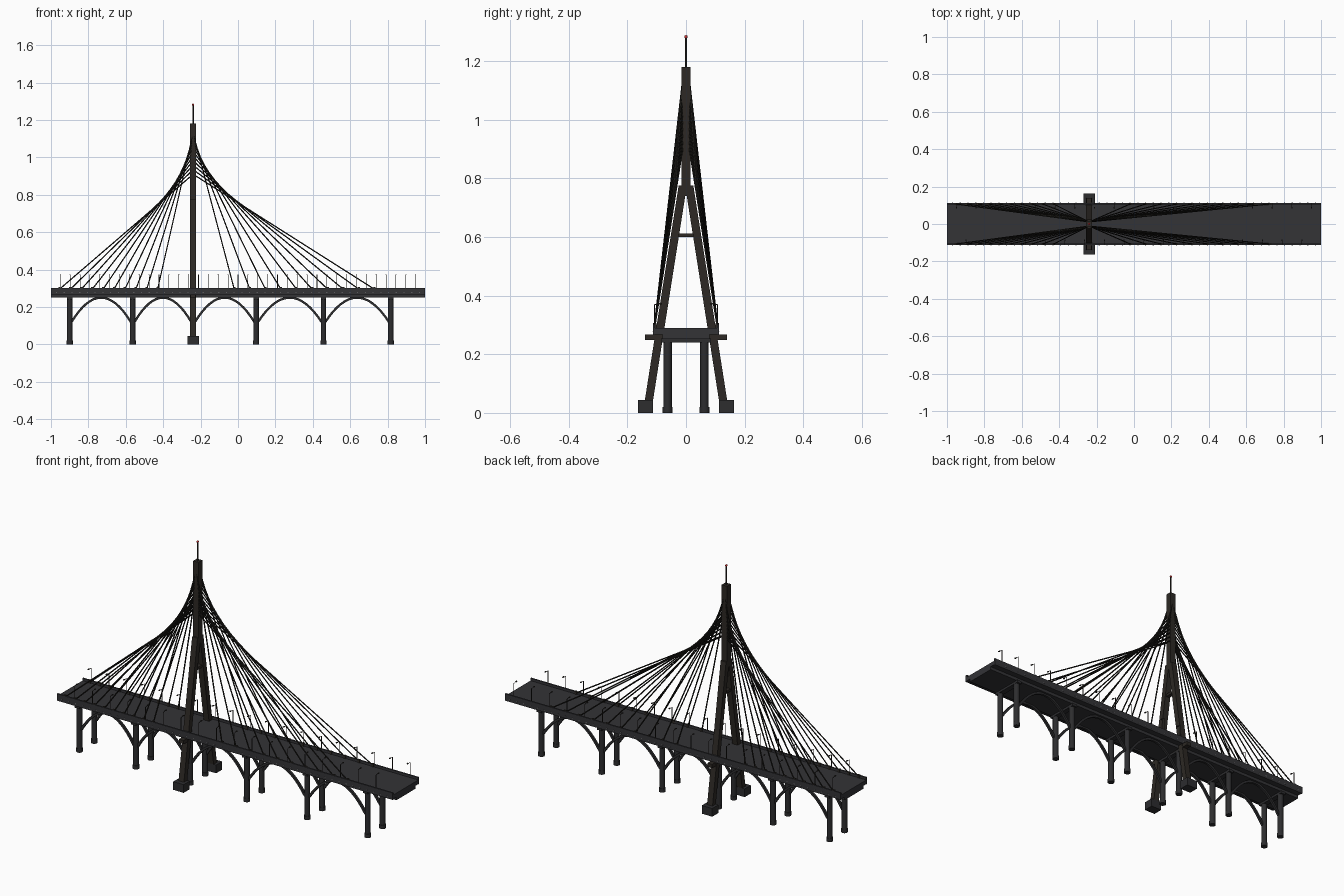
import bpy, bmesh, math
from mathutils import Vector, Matrix

if "Cube" in bpy.data.objects:
    bpy.data.objects.remove(bpy.data.objects["Cube"])

TOWER_X = -0.24
PIER_X = [-0.90, -0.563, TOWER_X, 0.097, 0.457, 0.817]
PIER_Y = 0.063


def material(name, rgb):
    m = bpy.data.materials.new(name)
    m.diffuse_color = (*rgb, 1)
    m.use_nodes = True
    m.node_tree.nodes["Principled BSDF"].inputs["Base Color"].default_value = m.diffuse_color
    return m


DECK = material("dark_asphalt", (0.033, 0.033, 0.037))
CONCRETE = material("dark_concrete", (0.026, 0.026, 0.028))
STEEL = material("dark_steel", (0.026, 0.022, 0.018))
CABLE = material("cable_black", (0.012, 0.011, 0.009))
LIGHT = material("pale_marker", (0.25, 0.25, 0.25))
RED = material("red_beacon", (0.6, 0.03, 0.03))


def box(bm, x, y, z):
    """Box from (min, max) ranges."""
    size = [r[1] - r[0] for r in (x, y, z)]
    mid = [(r[0] + r[1]) / 2 for r in (x, y, z)]
    bmesh.ops.create_cube(bm, size=1, matrix=Matrix.Translation(mid) @ Matrix.Diagonal((*size, 1)))


def rod(bm, a, b, r, sides=6):
    """Cylinder between two points."""
    a, b = Vector(a), Vector(b)
    d = b - a
    mat = Matrix.Translation((a + b) / 2) @ d.to_track_quat('Z', 'Y').to_matrix().to_4x4()
    bmesh.ops.create_cone(bm, cap_ends=True, segments=sides, radius1=r, radius2=r,
                          depth=d.length, matrix=mat)


def loft(bm, rings):
    """Skin a list of equal-length rings and cap the ends."""
    vs = [[bm.verts.new(p) for p in ring] for ring in rings]
    n = len(vs[0])
    for r0, r1 in zip(vs, vs[1:]):
        for i in range(n):
            bm.faces.new((r0[i], r0[(i + 1) % n], r1[(i + 1) % n], r1[i]))
    bm.faces.new(vs[0][::-1])
    bm.faces.new(vs[-1])


def finish(name, bm, mat, smooth=False):
    bmesh.ops.recalc_face_normals(bm, faces=bm.faces)
    me = bpy.data.meshes.new(name)
    bm.to_mesh(me)
    bm.free()
    me.materials.append(mat)
    ob = bpy.data.objects.new(name, me)
    bpy.context.collection.objects.link(ob)
    if smooth:
        bpy.ops.object.select_all(action='DESELECT')
        ob.select_set(True)
        bpy.context.view_layer.objects.active = ob
        bpy.ops.object.shade_smooth_by_angle(angle=math.radians(40))
    return ob


# Road slab and narrower girder below
bm = bmesh.new()
box(bm, (-1, 1), (-0.11, 0.11), (0.268, 0.29))
finish("road_slab", bm, DECK)
bm = bmesh.new()
box(bm, (-1, 1), (-0.08, 0.08), (0.252, 0.268))
finish("deck_girder", bm, DECK)

# Edge parapets with a row of small markers
bm, mk = bmesh.new(), bmesh.new()
for s in (-1, 1):
    box(bm, (-1, 1), sorted((s * 0.105, s * 0.113)), (0.266, 0.303))
    for i in range(48):
        x = -0.97 + i * 1.94 / 47
        box(mk, (x - 0.003, x + 0.003), sorted((s * 0.112, s * 0.1145)), (0.277, 0.28))
finish("parapets", bm, DECK)
finish("parapet_markers", mk, LIGHT)

# Piers with wider bases, and cross caps
bm, cap = bmesh.new(), bmesh.new()
for x in PIER_X:
    for s in (-1, 1):
        y = s * PIER_Y
        rod(bm, (x, y, 0.005), (x, y, 0.25), 0.0145, 16)
        rod(bm, (x, y, 0), (x, y, 0.02), 0.0165, 16)
    box(cap, (x - 0.014, x + 0.014), (-0.085, 0.085), (0.24, 0.254))
finish("piers", bm, CONCRETE, True)
finish("pier_caps", cap, CONCRETE)

# Arches between neighbouring piers
bm = bmesh.new()
for x0, x1 in zip(PIER_X, PIER_X[1:]):
    for s in (-1, 1):
        rings = []
        for i in range(17):
            t = i / 16
            x = x0 + 0.01 + (x1 - x0 - 0.02) * t
            z = 0.12 + 0.13 * (1 - (2 * t - 1) ** 2)
            slope = 0.52 * (1 - 2 * t) / (x1 - x0 - 0.02)
            n = Vector((-slope, 0, 1)).normalized() * 0.006
            c = Vector((x, s * PIER_Y, z))
            w = Vector((0, 0.006, 0))
            rings.append([c + n + w, c + n - w, c - n - w, c - n + w])
        loft(bm, rings)
finish("arches", bm, CONCRETE)

# Tower: footings, leaning legs, cross beams, mast
bm, leg = bmesh.new(), bmesh.new()
for s in (-1, 1):
    box(bm, (TOWER_X - 0.031, TOWER_X + 0.031), sorted((s * 0.112, s * 0.164)), (0, 0.044))
    rings = []
    for y, z in ((0.13, 0.02), (0.011, 0.775)):
        rings.append([(TOWER_X + dx, s * y + dy, z) for dx, dy in
                      ((-0.016, -0.014), (0.016, -0.014), (0.016, 0.014), (-0.016, 0.014))])
    loft(leg, rings)
finish("tower_footings", bm, CONCRETE)
finish("tower_legs", leg, STEEL)

bm = bmesh.new()
box(bm, (TOWER_X - 0.014, TOWER_X + 0.014), (-0.14, 0.14), (0.248, 0.268))
box(bm, (TOWER_X - 0.01, TOWER_X + 0.01), (-0.035, 0.035), (0.599, 0.612))
finish("tower_cross_beams", bm, STEEL)
bm = bmesh.new()
box(bm, (TOWER_X - 0.016, TOWER_X + 0.016), (-0.016, 0.016), (0.74, 1.18))
finish("tower_mast", bm, STEEL)

# Antenna and beacon
bm = bmesh.new()
rod(bm, (TOWER_X, 0, 1.17), (TOWER_X, 0, 1.28), 0.004, 8)
finish("antenna", bm, STEEL, True)
bm = bmesh.new()
bmesh.ops.create_uvsphere(bm, u_segments=10, v_segments=6, radius=0.006,
                          matrix=Matrix.Translation((TOWER_X, 0, 1.282)))
finish("beacon", bm, RED, True)

# Stay cables: inner cables anchor highest, outer cables lowest
bm, anchor = bmesh.new(), bmesh.new()
N = 10
for i in range(N):
    t = i / (N - 1)
    z = 1.13 - 0.22 * t
    for near, far in ((-0.43, -0.955), (-0.02, 0.73)):
        x = near + (far - near) * t
        for s in (-1, 1):
            rod(bm, (TOWER_X, s * 0.011, z), (x, s * 0.107, 0.295), 0.0033, 6)
            box(anchor, (x - 0.006, x + 0.006), sorted((s * 0.101, s * 0.112)), (0.288, 0.306))
finish("stay_cables", bm, CABLE, True)
finish("cable_anchors", anchor, STEEL)

# Street lamps, staggered on the two sides
bm, head = bmesh.new(), bmesh.new()
for i in range(37):
    x = -0.95 + i * 1.9 / 36
    s = -1 if i % 2 else 1
    rod(bm, (x, s * 0.108, 0.29), (x, s * 0.108, 0.37), 0.0018, 6)
    rod(bm, (x, s * 0.108, 0.369), (x, s * 0.088, 0.373), 0.0014, 6)
    box(head, (x - 0.003, x + 0.003), sorted((s * 0.092, s * 0.082)), (0.37, 0.374))
finish("lamp_posts", bm, STEEL)
finish("lamp_heads", head, STEEL)
